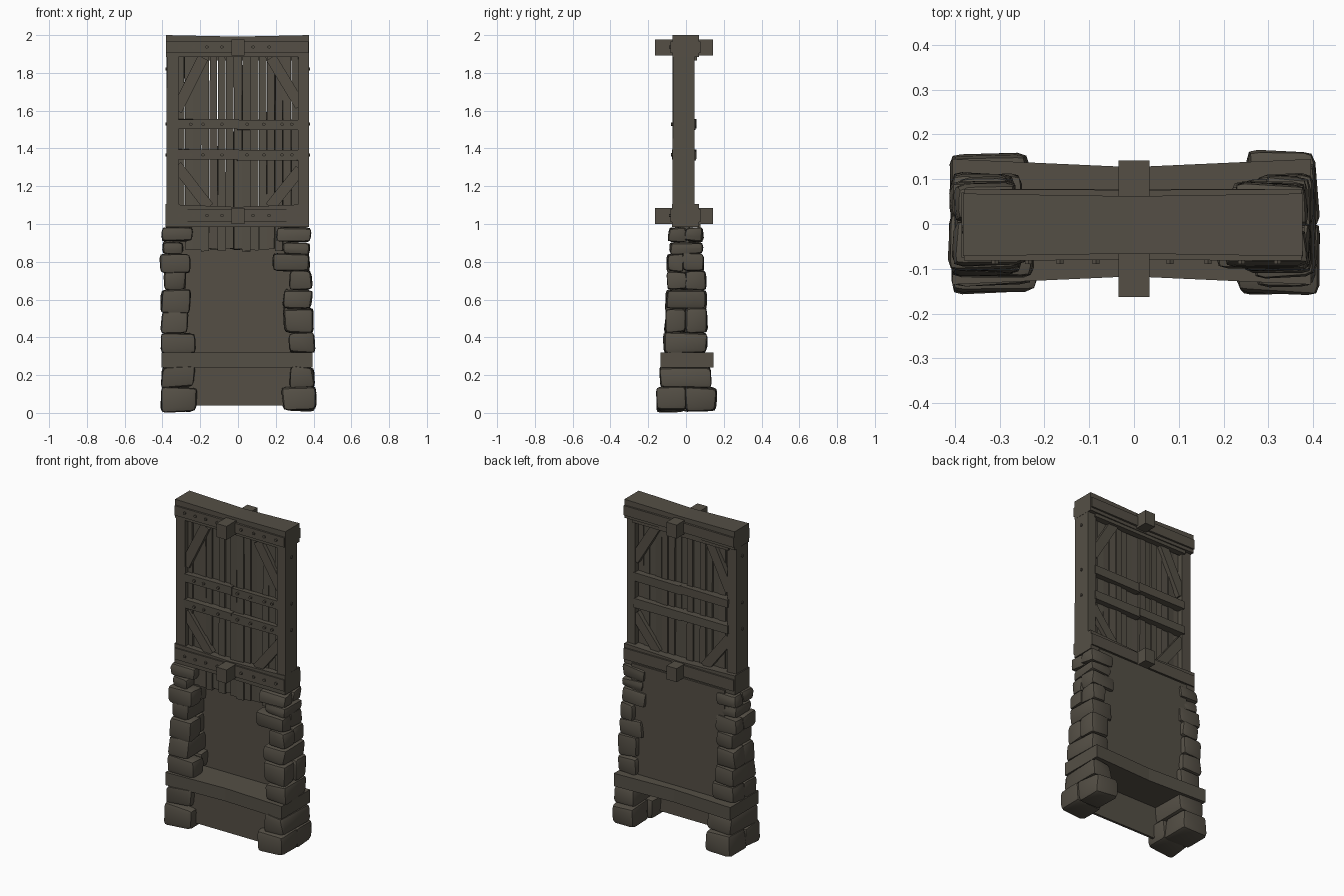
import bpy, bmesh, math, random
from mathutils import Vector, Matrix

if "Cube" in bpy.data.objects:
    bpy.data.objects.remove(bpy.data.objects["Cube"])

random.seed(4)
mat = bpy.data.materials.new("weathered grey brown")
mat.diffuse_color = (0.089, 0.078, 0.060, 1)
mat.use_nodes = True
mat.node_tree.nodes["Principled BSDF"].inputs["Base Color"].default_value = mat.diffuse_color


def finish(bm, name, smooth=False):
    bmesh.ops.recalc_face_normals(bm, faces=bm.faces)
    me = bpy.data.meshes.new(name)
    bm.to_mesh(me)
    bm.free()
    me.materials.append(mat)
    for p in me.polygons:
        p.use_smooth = smooth
    if smooth:
        me.set_sharp_from_angle(angle=math.radians(35))
    ob = bpy.data.objects.new(name, me)
    bpy.context.collection.objects.link(ob)
    return ob


def add_box(bm, lo, hi, jitter=0.0, rot=0.0):
    """Box between two corners, corners jittered, rotated about y through its centre."""
    lo, hi = Vector(lo), Vector(hi)
    c, s = (lo + hi) / 2, hi - lo
    m = Matrix.Translation(c) @ Matrix.Rotation(rot, 4, 'Y') @ Matrix.Diagonal((*s, 1))
    verts = bmesh.ops.create_cube(bm, size=1, matrix=m)['verts']
    for v in verts:
        v.co += Vector([random.uniform(-jitter, jitter) for _ in range(3)])
    return verts


def box(name, lo, hi, jitter=0.0, rot=0.0):
    bm = bmesh.new()
    add_box(bm, lo, hi, jitter, rot)
    return finish(bm, name)


def beam(name, lo, hi, pinch=0.0, sag=0.0):
    """Hewn beam along x, worn thinner in the middle."""
    bm = bmesh.new()
    add_box(bm, lo, hi)
    edges = [e for e in bm.edges if abs(e.verts[0].co.x - e.verts[1].co.x) > 0.01]
    bmesh.ops.subdivide_edges(bm, edges=edges, cuts=3, use_grid_fill=True)
    half, mid_y, mid_z = (hi[0] - lo[0]) / 2, (lo[1] + hi[1]) / 2, (lo[2] + hi[2]) / 2
    for v in bm.verts:
        t = 1 - abs(v.co.x - (lo[0] + hi[0]) / 2) / half
        v.co.y -= math.copysign(pinch * t, v.co.y - mid_y)
        if v.co.z > mid_z:
            v.co.z -= sag * t
    return finish(bm, name)


# Boundary of each stone course: (x outer, x inner, z bottom, z top)
left = [(-.405, -.22, .005, .135), (-.405, -.23, .135, .245), (-.405, -.23, .32, .42),
        (-.405, -.265, .42, .535), (-.405, -.25, .53, .65), (-.395, -.275, .65, .745),
        (-.41, -.25, .745, .84), (-.4, -.285, .84, .905), (-.4, -.245, .905, .98)]
right = [(.235, .41, .015, .135), (.275, .4, .135, .245), (.27, .405, .32, .425),
         (.245, .4, .425, .555), (.24, .39, .555, .655), (.27, .39, .655, .75),
         (.19, .38, .75, .845), (.235, .385, .84, .905), (.205, .385, .905, .98)]
depth = [(-.155, .16), (-.14, .13), (-.12, .11), (-.112, .11), (-.105, .105),
         (-.098, .105), (-.1, .092), (-.088, .085), (-.092, .09)]


def stone(name, lo, hi):
    bm = bmesh.new()
    add_box(bm, lo, hi, 0.008)
    bmesh.ops.bevel(bm, geom=bm.edges[:], offset=0.024, segments=2, profile=0.6,
                    affect='EDGES', clamp_overlap=True)
    for v in bm.verts:
        v.co += Vector([random.uniform(-.002, .002) for _ in range(3)])
        v.co.z = max(v.co.z, 0)
    finish(bm, name, True)


# Stone pillars, some courses split into a front and a back stone
for side, col, split in (("left", left, (0, 2, 4, 6, 8)), ("right", right, (0, 3, 5, 6, 8))):
    for i, ((x0, x1, z0, z1), (y0, y1)) in enumerate(zip(col, depth)):
        if i in split:
            m = random.uniform(-.015, .015)
            shrink = random.uniform(0.01, 0.035)
            b0, b1 = (x0, x1 - shrink) if side == "left" else (x0 + shrink, x1)
            stone(f"{side}_stone_{i}_front", (x0, y0, z0), (x1, m + .004, z1))
            stone(f"{side}_stone_{i}_back", (b0, m - .004, z0), (b1, y1, z1))
        else:
            stone(f"{side}_stone_{i}", (x0, y0, z0), (x1, y1, z1))

# Sill ledge and the two wall panels
beam("sill_ledge", (-.405, -.135, .24), (.395, .145, .32), pinch=.018)
box("upper_wall_panel", (-.32, .062, .3), (.32, .078, 1.0))
box("lower_wall_panel", (-.3, -.1, .04), (.32, -.085, .26))

# Vertical planks of the shutter, hanging below the lower beam
bm = bmesh.new()
n = 15
for i in range(n):
    x = -.325 + .65 * i / n
    w = .65 / n
    f = random.uniform(-.008, .008)
    low = .86 + random.uniform(-.005, .01) if abs(x + w / 2) < .27 else 1.0
    add_box(bm, (x + .001, -.035 + f, low), (x + w - .001, .015 + f, 1.9), .003)
finish(bm, "shutter_planks")

# Corner posts
box("left_post", (-.378, -.07, 1.03), (-.315, .045, 1.93), .002)
box("right_post", (.318, -.07, 1.03), (.375, .045, 1.93), .002)

# Top and bottom beams, with nailed boards and projecting centre blocks
beam("top_beam", (-.382, -.072, 1.885), (.376, .068, 2.0), pinch=.006, sag=.008)
beam("bottom_beam", (-.385, -.075, .985), (.376, .07, 1.105), pinch=.005, sag=.015)
for nm, z0, z1 in (("top", 1.905, 1.965), ("bottom", 1.01, 1.08)):
    beam(f"{nm}_front_board", (-.38, -.082, z0), (.374, -.06, z1), pinch=.002)
    beam(f"{nm}_back_board", (-.38, .055, z0), (.374, .078, z1), pinch=.002)
box("top_centre_block", (-.035, -.163, 1.893), (.035, .142, 1.977))
box("bottom_centre_block", (-.035, -.163, 1.0), (.035, .142, 1.084))
box("top_back_lip", (-.33, .02, 1.865), (.33, .058, 1.895))

# Crossbars, each made of two overlapping lengths, front and back
for nm, z0, z1 in (("upper", 1.505, 1.555), ("lower", 1.342, 1.395)):
    for face, y0, y1 in (("front", -.072, -.03), ("back", .005, .055)):
        box(f"{nm}_{face}_bar_left", (-.325, y0, z0), (.005, y1, z1), .002)
        box(f"{nm}_{face}_bar_right", (-.005, y0 + .004, z0 - .006), (.325, y1 - .004, z1 - .004), .002)

# Diagonal corner braces, front and back
braces = [("upper_left", (-.325, 1.60), (-.185, 1.88)), ("upper_right", (.33, 1.625), (.175, 1.88)),
          ("lower_left", (-.325, 1.31), (-.155, 1.09)), ("lower_right", (.33, 1.29), (.17, 1.09))]
for nm, (xa, za), (xb, zb) in braces:
    L = math.hypot(xb - xa, zb - za)
    cx, cz = (xa + xb) / 2, (za + zb) / 2
    ang = math.atan2(xb - xa, zb - za)
    for face, y0, y1 in (("front", -.06, -.03), ("back", .005, .04)):
        box(f"{nm}_{face}_brace", (cx - .029, y0, cz - L / 2), (cx + .029, y1, cz + L / 2), 0, ang)

# Nail heads
bm = bmesh.new()


def nail(pos, axis):
    m = Matrix.Translation(pos) @ Matrix.Rotation(math.pi / 2, 4, axis)
    bmesh.ops.create_cone(bm, cap_ends=True, segments=6, radius1=.009, radius2=.009, depth=.014, matrix=m)


for x in (-.31, -.235, -.165, -.085, .08, .165, .24, .32):
    for z in (1.937, 1.045):
        nail((x, -.082, z), 'X')
for x in (-.25, -.185, -.085, .048, .137, .233, .285):
    for z in (1.528, 1.366):
        nail((x, -.073, z), 'X')
for x in (-.377, .374):
    for z in (1.82, 1.53, 1.366):
        nail((x, -.012, z), 'Y')
finish(bm, "nail_heads")
